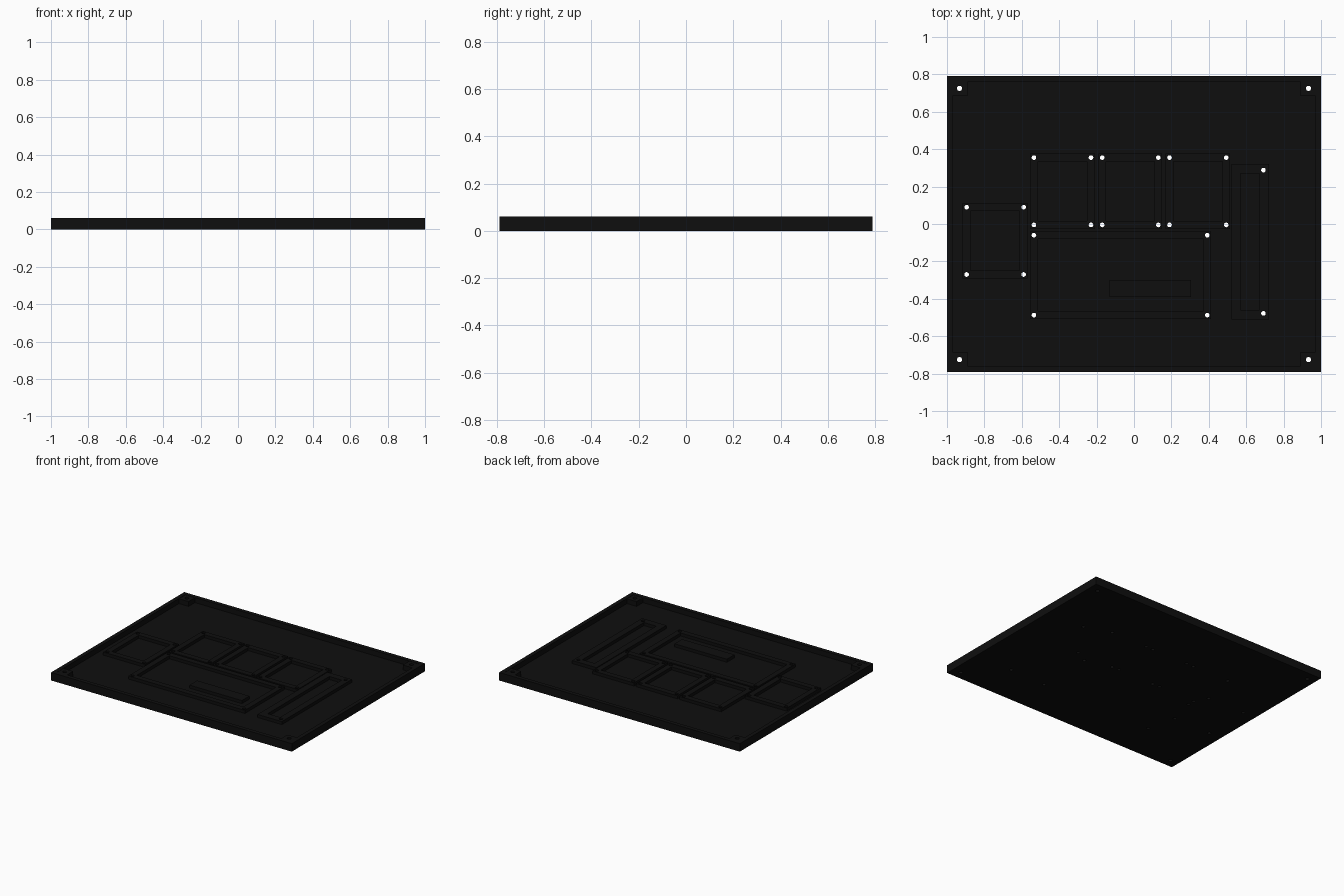
import bpy, bmesh, math

if "Cube" in bpy.data.objects:
    bpy.data.objects.remove(bpy.data.objects["Cube"])

FLOOR, TOP, RIB = 0.022, 0.06, 0.045
black = bpy.data.materials.new("matte black")
black.diffuse_color = (0.0045, 0.0045, 0.0045, 1)
black.use_nodes = True
black.node_tree.nodes["Principled BSDF"].inputs["Base Color"].default_value = black.diffuse_color


def make_object(name, bm):
    bmesh.ops.recalc_face_normals(bm, faces=bm.faces)
    mesh = bpy.data.meshes.new(name)
    bm.to_mesh(mesh)
    bm.free()
    mesh.materials.append(black)
    ob = bpy.data.objects.new(name, mesh)
    bpy.context.collection.objects.link(ob)
    return ob


def rect(x0, x1, y0, y1):
    return [(x0, y0), (x1, y0), (x1, y1), (x0, y1)]


def block(name, x0, x1, y0, y1, z0, z1):
    bm = bmesh.new()
    lo, hi = ([bm.verts.new((x, y, z)) for x, y in rect(x0, x1, y0, y1)] for z in (z0, z1))
    bm.faces.new(lo)
    bm.faces.new(hi)
    for i in range(4):
        j = (i + 1) % 4
        bm.faces.new((lo[i], lo[j], hi[j], hi[i]))
    return make_object(name, bm)


def frame(name, x0, x1, y0, y1, wall, z0, z1):
    """Rectangular ring of walls, measured on its outside."""
    bm = bmesh.new()
    outer, inner = rect(x0, x1, y0, y1), rect(x0 + wall, x1 - wall, y0 + wall, y1 - wall)
    loops = [[bm.verts.new((x, y, z)) for x, y in pts]
             for pts, z in ((outer, z0), (outer, z1), (inner, z1), (inner, z0))]
    for k in range(4):
        a, b = loops[k], loops[(k + 1) % 4]
        for i in range(4):
            j = (i + 1) % 4
            bm.faces.new((a[i], a[j], b[j], b[i]))
    return make_object(name, bm)


# Tray: floor plate, outer rim and corner screw posts
parts = [block("floor_plate", -1, 1, -0.79, 0.79, 0, FLOOR)]
frame("outer_rim", -1, 1, -0.79, 0.79, 0.03, FLOOR, TOP)
holes = []
for sx in (-1, 1):
    for sy in (-1, 1):
        xs = sorted((sx * 0.89, sx * 0.972))
        ys = sorted((sy * 0.685, sy * 0.762))
        parts.append(block("corner_post", *xs, *ys, FLOOR, TOP - 0.002))
        holes.append((sx * 0.933, sy * 0.725, 0.014))

# Mounting frames, given by their screw hole rectangles
mounts = {
    "left_module_frame": (-0.895, -0.59, -0.27, 0.09),
    "first_module_frame": (-0.535, -0.23, -0.005, 0.355),
    "second_module_frame": (-0.17, 0.13, -0.005, 0.355),
    "third_module_frame": (0.19, 0.493, -0.005, 0.355),
    "display_frame": (-0.535, 0.392, -0.487, -0.06),
}
for name, (x0, x1, y0, y1) in mounts.items():
    parts.append(frame(name, x0 - 0.021, x1 + 0.021, y0 - 0.021, y1 + 0.021, 0.042, FLOOR, RIB))
    holes += [(x, y, 0.0125) for x, y in rect(x0, x1, y0, y1)]

# Tall side frame with two screw holes, and the display support bar
parts.append(frame("side_frame", 0.52, 0.722, -0.511, 0.32, 0.05, FLOOR, RIB))
holes += [(0.692, 0.288, 0.0125), (0.692, -0.478, 0.0125)]
block("support_bar", -0.13, 0.305, -0.39, -0.30, FLOOR, RIB)

# Screw hole cutter
bm = bmesh.new()
for x, y, r in holes:
    new = bmesh.ops.create_cone(bm, cap_ends=True, segments=20, radius1=r, radius2=r, depth=0.3)
    bmesh.ops.translate(bm, verts=new["verts"], vec=(x, y, 0.03))
cutter = make_object("screw_hole_cutter", bm)
cutter.hide_render = True
cutter.hide_set(True)
for ob in parts:
    mod = ob.modifiers.new("screw_holes", 'BOOLEAN')
    mod.operation = 'DIFFERENCE'
    mod.solver = 'EXACT'
    mod.object = cutter
